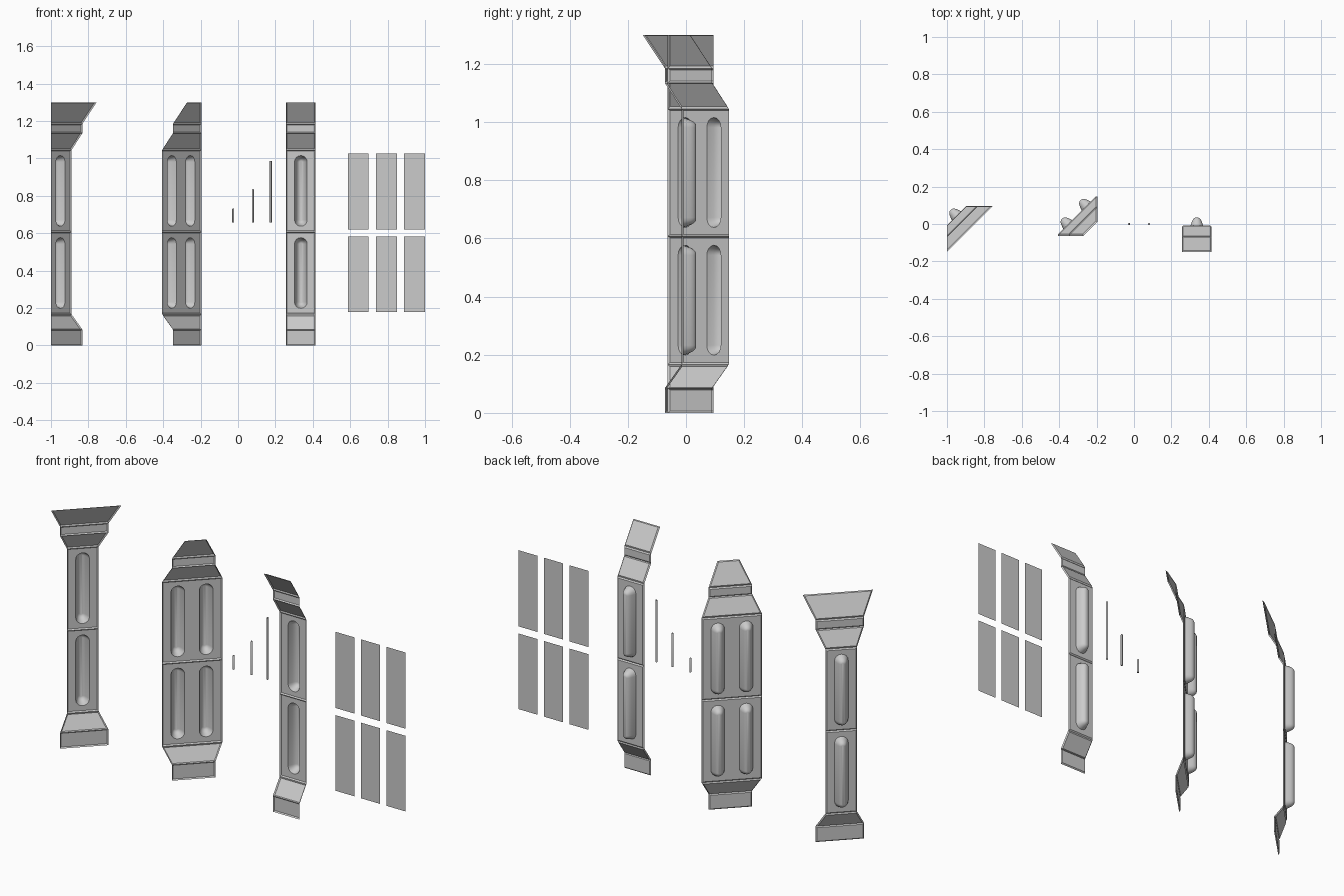
import bpy, bmesh, math
from mathutils import Vector

if "Cube" in bpy.data.objects:
    bpy.data.objects.remove(bpy.data.objects["Cube"])

RIM = 0.006
# wall profile: (forward offset, height)
PROFILE = [(0.058, 0), (0.058, 0.085), (0, 0.167), (0, 0.608), (0, 1.045),
           (0.058, 1.135), (0.058, 1.185), (0.134, 1.30)]
# dent section: (inset from outline, depth)
DENT = [(0, 0), (0.004, 0.012), (0.009, 0.025), (0.014, 0.034), (0.021, 0.041), (0.028, 0.044)]


def finish(name, bm, angle=35):
    mesh = bpy.data.meshes.new(name)
    bm.to_mesh(mesh)
    bm.free()
    ob = bpy.data.objects.new(name, mesh)
    bpy.context.collection.objects.link(ob)
    bpy.context.view_layer.objects.active = ob
    bpy.ops.object.select_all(action='DESELECT')
    ob.select_set(True)
    bpy.ops.object.shade_smooth_by_angle(angle=math.radians(angle))
    return ob


def stadium(r, half, n=8):
    pts = []
    for sign in (1, -1):
        for i in range(n + 1):
            a = math.pi * i / n
            pts.append((sign * r * math.cos(a), sign * (half + r * math.sin(a))))
    return pts


def dent(bm, centre, u, normal, r=0.034, half=0.155):
    """Rounded slot pushed behind the panel; returns its outline edges."""
    rings = []
    for inset, depth in DENT:
        rings.append([bm.verts.new(centre + u * a + Vector((0, 0, b)) - normal * depth)
                      for a, b in stadium(r - inset, half)])
    n = len(rings[0])
    for lo, hi in zip(rings, rings[1:]):
        for i in range(n):
            j = (i + 1) % n
            bm.faces.new((lo[i], lo[j], hi[j], hi[i]))
    bm.faces.new(rings[-1])
    return [bm.edges.get((rings[0][i], rings[0][(i + 1) % n])) for i in range(n)]


def wall(name, left, right, spots):
    """Framed strips between two side profiles, with dents in the two main panels."""
    bm = bmesh.new()
    rows = [(bm.verts.new((*left(d), z)), bm.verts.new((*right(d), z))) for d, z in PROFILE]
    strips = [bm.faces.new((a[0], a[1], b[1], b[0])) for a, b in zip(rows, rows[1:])]
    bm.normal_update()
    bmesh.ops.inset_individual(bm, faces=strips, thickness=RIM, depth=-RIM, use_even_offset=True)
    bm.normal_update()
    for face in strips[2:4]:
        normal = face.normal.copy()
        u = Vector((0, 0, 1)).cross(normal).normalized()
        centre = face.calc_center_median()
        width = (Vector(right(0)) - Vector(left(0))).length
        edges = list(face.edges)
        bmesh.ops.delete(bm, geom=[face], context='FACES_ONLY')
        for s in spots:
            edges += dent(bm, centre + u * width * s, u, normal)
        bmesh.ops.triangle_fill(bm, edges=edges, use_beauty=True, normal=normal)
    bmesh.ops.recalc_face_normals(bm, faces=bm.faces[:])
    return finish(name, bm)


# three wall modules: inner corner, outer corner, straight
wall("inner_corner_wall", lambda d: (-1, -0.015 - d), lambda d: (-0.89 + d, 0.095), [0])
wall("outer_corner_wall", lambda d: (-0.405 + d, -0.063), lambda d: (-0.195, 0.147 - d), [-0.235, 0.235])
wall("straight_wall", lambda d: (0.257, -0.015 - d), lambda d: (0.415, -0.015 - d), [0])


# thin light rods, the tallest one open ended
def rod(name, x, z0, z1, capped):
    bm = bmesh.new()
    levels = [(0.0055, z0), (0.0055, z1 - 0.006), (0.003, z1)] if capped else [(0.0055, z0), (0.0055, z1)]
    rings = [[bm.verts.new((x + r * math.cos(i * math.pi / 4), r * math.sin(i * math.pi / 4), z))
              for i in range(8)] for r, z in levels]
    for lo, hi in zip(rings, rings[1:]):
        for i in range(8):
            j = (i + 1) % 8
            bm.faces.new((lo[i], lo[j], hi[j], hi[i]))
    if capped:
        bm.faces.new(rings[-1])
        bm.faces.new(rings[0][::-1])
    finish(name, bm, 50)


rod("short_rod", -0.026, 0.657, 0.733, True)
rod("medium_rod", 0.08, 0.657, 0.837, True)
rod("long_rod", 0.175, 0.657, 0.987, False)

# six flat loose panels
for row, (z0, z1) in enumerate([(0.178, 0.582), (0.62, 1.027)]):
    for col, (x0, x1) in enumerate([(0.587, 0.698), (0.737, 0.849), (0.887, 1.0)]):
        bm = bmesh.new()
        bm.faces.new([bm.verts.new((x, -0.015, z)) for x, z in
                      ((x0, z0), (x1, z0), (x1, z1), (x0, z1))])
        finish(f"flat_panel_{row}_{col}", bm)
